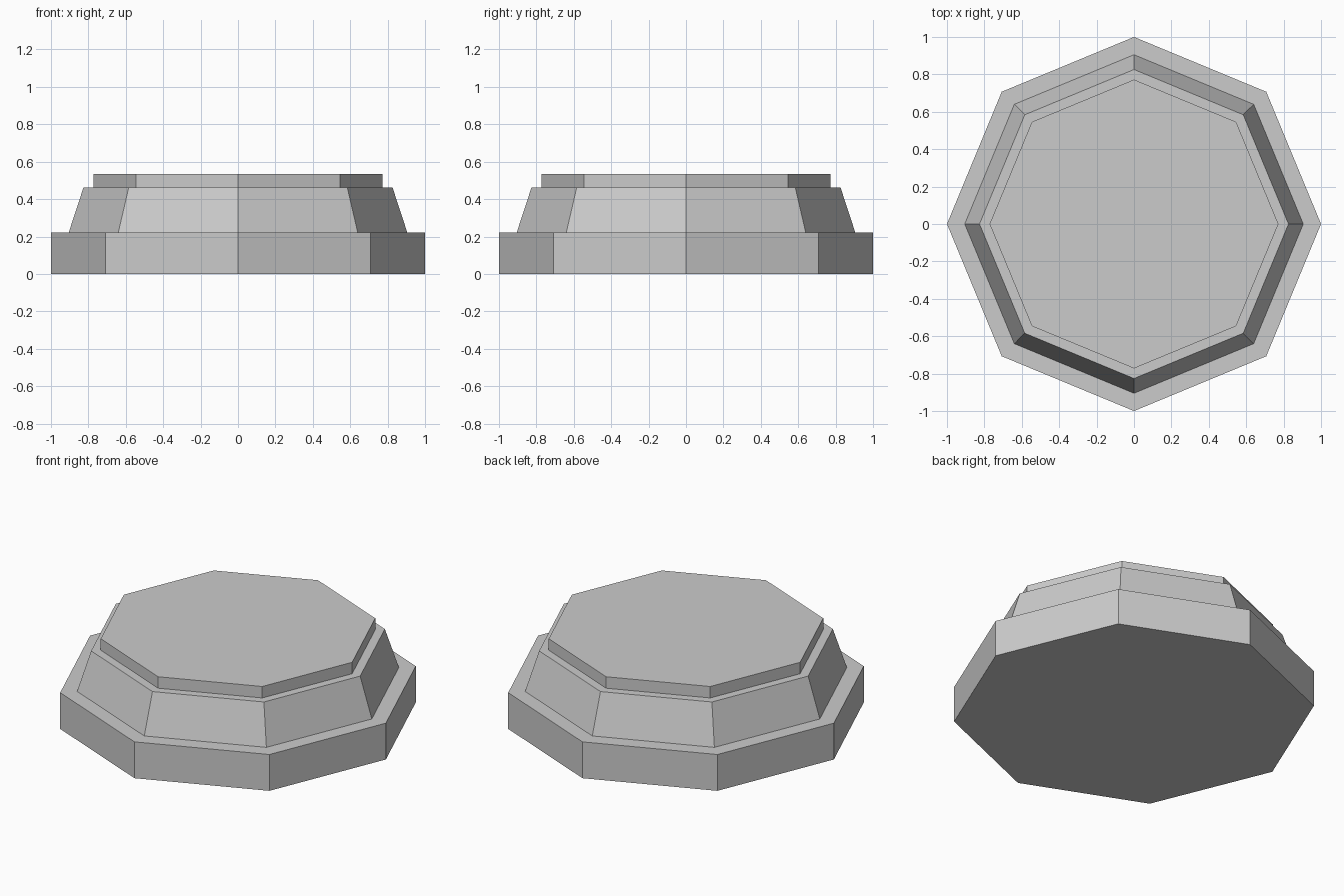
import bpy

default_cube = bpy.data.objects.get("Cube")
if default_cube:
    bpy.data.objects.remove(default_cube, do_unlink=True)

SIDES = 8

# Single stone colour
stone = bpy.data.materials.new("stone_grey")
stone.use_nodes = True
colour = (0.6, 0.6, 0.6, 1)
stone.diffuse_color = colour
stone.node_tree.nodes["Principled BSDF"].inputs["Base Color"].default_value = colour


def tier(name, bottom_radius, top_radius, z0, z1):
    """Octagonal slab with corners on the x and y axes."""
    bpy.ops.mesh.primitive_cone_add(
        vertices=SIDES, radius1=bottom_radius, radius2=top_radius,
        depth=z1 - z0, location=(0, 0, (z0 + z1) / 2))
    obj = bpy.context.object
    obj.name = name
    obj.data.materials.append(stone)
    return obj


# Plinth, tapered middle and thin cap, stacked
tier("base_plinth", 1.0, 1.0, 0.0, 0.222)
tier("tapered_middle", 0.905, 0.826, 0.222, 0.463)
tier("top_cap", 0.772, 0.772, 0.463, 0.533)
